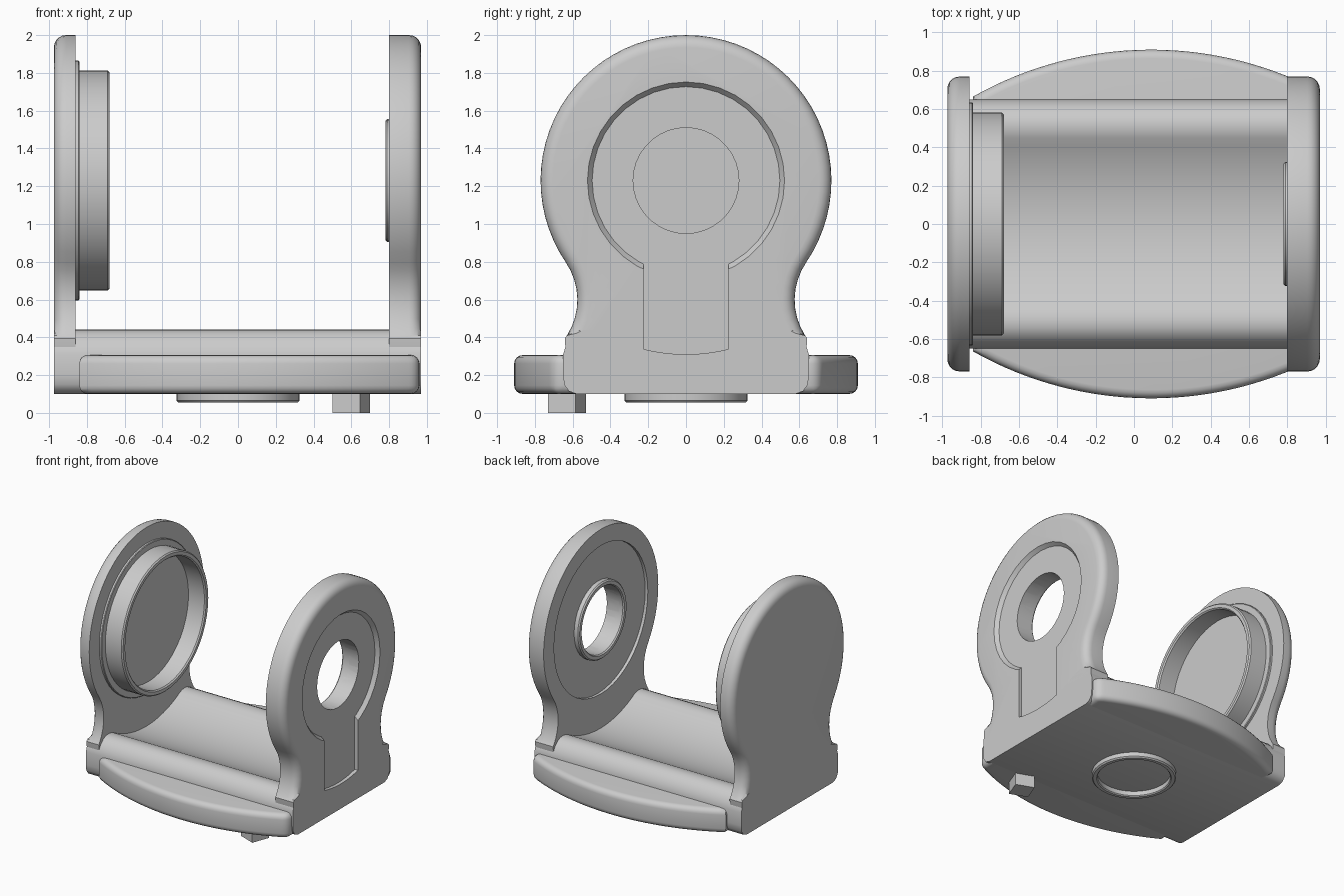
import bpy, bmesh, math
from math import sin, cos, pi, sqrt

if "Cube" in bpy.data.objects:
    bpy.data.objects.remove(bpy.data.objects["Cube"])

grey = bpy.data.materials.new("plain grey")
grey.diffuse_color = (0.6, 0.6, 0.6, 1)
grey.use_nodes = True
grey.node_tree.nodes["Principled BSDF"].inputs["Base Color"].default_value = grey.diffuse_color
CZ = 1.23  # height of the pivot axis


def finish(name, bm):
    bmesh.ops.recalc_face_normals(bm, faces=bm.faces[:])
    me = bpy.data.meshes.new(name)
    bm.to_mesh(me)
    bm.free()
    me.materials.append(grey)
    ob = bpy.data.objects.new(name, me)
    bpy.context.collection.objects.link(ob)
    return ob


def smooth(ob, angle=35):
    bpy.ops.object.select_all(action='DESELECT')
    ob.select_set(True)
    bpy.context.view_layer.objects.active = ob
    bpy.ops.object.shade_smooth_by_angle(angle=math.radians(angle))


def prism(pts, lo, hi, axis):
    """Extrude a (y, z) outline along x, or an (x, y) outline along z."""
    bm = bmesh.new()
    put = (lambda p, h: (h, p[0], p[1])) if axis == 'x' else (lambda p, h: (p[0], p[1], h))
    a = [bm.verts.new(put(p, lo)) for p in pts]
    b = [bm.verts.new(put(p, hi)) for p in pts]
    bm.faces.new(a)
    bm.faces.new(b)
    for i in range(len(pts)):
        j = (i + 1) % len(pts)
        bm.faces.new((a[i], a[j], b[j], b[i]))
    bmesh.ops.recalc_face_normals(bm, faces=bm.faces[:])
    return bm


def lathe(name, prof, axis='x', n=48):
    """Spin a closed (radius, height) section about the pivot axis or z."""
    bm = bmesh.new()
    rings = []
    for i in range(n):
        c, s = cos(2 * pi * i / n), sin(2 * pi * i / n)
        rings.append([bm.verts.new((h, r * c, CZ + r * s) if axis == 'x' else (r * c, r * s, h))
                      for r, h in prof])
    for i in range(n):
        a, b = rings[i], rings[(i + 1) % n]
        for k in range(len(prof)):
            m = (k + 1) % len(prof)
            bm.faces.new((a[k], a[m], b[m], b[k]))
    bmesh.ops.remove_doubles(bm, verts=bm.verts[:], dist=1e-5)
    return finish(name, bm)


def cut(ob, cutter):
    cutter.hide_render = True
    mod = ob.modifiers.new("cut", 'BOOLEAN')
    mod.operation = 'DIFFERENCE'
    mod.solver = 'EXACT'
    mod.object = cutter
    bpy.ops.object.select_all(action='DESELECT')
    ob.select_set(True)
    bpy.context.view_layer.objects.active = ob
    bpy.ops.object.modifier_apply(modifier=mod.name)
    bpy.data.objects.remove(cutter)


def mirrored(half):
    return half + [(-y, z) for y, z in reversed(half)]


# base block with the concave trough
def trough(y):
    return CZ - sqrt(0.92 ** 2 - y * y)


half = [(0.58, 0.10), (0.62, 0.115), (0.645, 0.15), (0.65, 0.20), (0.65, 0.31), (0.638, 0.35),
        (0.615, 0.39), (0.58, 0.422), (0.545, 0.438), (0.505, 0.441), (0.475, 0.436)]
half += [(0.45 * (1 - i / 10), trough(0.45 * (1 - i / 10))) for i in range(10)]
outline = half + [(0, trough(0))] + [(-y, z) for y, z in reversed(half)]
smooth(finish("base", prism(outline, -0.975, 0.97, 'x')))

# bulging side flanges
R, xc = 1.89, 0.09
front = []
for i in range(33):
    x = -0.84 + 1.80 * i / 32
    front.append((x, -(sqrt(R * R - (x - xc) ** 2) - R + 0.91)))
bm = prism(front + [(x, -y) for x, y in reversed(front)], 0.1005, 0.306, 'z')
rim = [e for e in bm.edges if abs(e.verts[0].co.z - e.verts[1].co.z) < 1e-4
       or (e.verts[0].co.x > 0.95 and e.verts[1].co.x > 0.95)]
bmesh.ops.bevel(bm, geom=rim, offset=0.045, segments=4, profile=0.5, affect='EDGES')
smooth(finish("side_flanges", bm))

# upright cheeks: round head, curved neck, outer rim rounded
r, th = 0.35, math.radians(34.3)
ny, nz = (0.77 + r) * cos(th), CZ - (0.77 + r) * sin(th)
half = [(0.62, 0.25), (0.637, 0.33), (0.642, 0.395)]
a0 = math.asin((0.41 - nz) / r)
a1 = th
for i in range(9):
    a = a0 + (a1 - a0) * i / 8
    half.append((ny - r * cos(a), nz + r * sin(a)))
for i in range(1, 25):
    a = -th + (pi / 2 + th) * i / 25
    half.append((0.77 * cos(a), CZ + 0.77 * sin(a)))
outline = half + [(0, 2.0)] + [(-y, z) for y, z in reversed(half)]


def cheek(name, inner, outer):
    bm = prism(outline, min(inner, outer), max(inner, outer), 'x')
    rim = [e for e in bm.edges
           if all(abs(v.co.x - outer) < 1e-4 and v.co.z > 0.4 for v in e.verts)]
    bmesh.ops.bevel(bm, geom=rim, offset=0.065, segments=5, profile=0.5, affect='EDGES')
    return finish(name, bm)


smooth(cheek("left_cheek", -0.86, -0.975))
right = cheek("right_cheek", 0.80, 0.97)

# right cheek: keyhole recess outside, round recess inside, through hole
cut(right, lathe("cut_disc", [(0, 0.94), (0.497, 0.94), (0.53, 0.98), (0, 0.98)], n=36))
slot = [(-0.225, 0.80), (0.225, 0.80)] + [(0.225 * (1 - i / 4), trough(0.225 * (1 - i / 4)))
                                         for i in range(9)]
cut(right, finish("cut_slot", prism(slot, 0.94, 1.0, 'x')))
cut(right, lathe("cut_inner", [(0, 0.75), (0.63, 0.75), (0.63, 0.825), (0, 0.825)]))
cut(right, lathe("cut_hole", [(0, 0.7), (0.28, 0.7), (0.28, 1.1), (0, 1.1)], n=36))
smooth(right)

# collar round the hole
smooth(lathe("hole_collar", [(0.28, 0.85), (0.28, 0.79), (0.288, 0.78), (0.315, 0.78),
                             (0.325, 0.79), (0.325, 0.85)], n=36))

# left cheek: stepped disc and cup ring
smooth(lathe("cup_step", [(0, -0.88), (0.635, -0.88), (0.635, -0.845), (0.63, -0.84), (0, -0.84)]))
smooth(lathe("cup_ring", [(0.535, -0.85), (0.535, -0.69), (0.545, -0.68), (0.572, -0.68),
                          (0.582, -0.69), (0.582, -0.85)]))

# underside ring and turned square peg
smooth(lathe("underside_ring", [(0.28, 0.11), (0.28, 0.063), (0.288, 0.055), (0.315, 0.055),
                                (0.325, 0.065), (0.325, 0.11)], axis='z'))
finish("locating_peg", prism([(0.645, -0.73), (0.70, -0.585), (0.555, -0.53), (0.50, -0.675)],
                             0.0, 0.12, 'z'))
